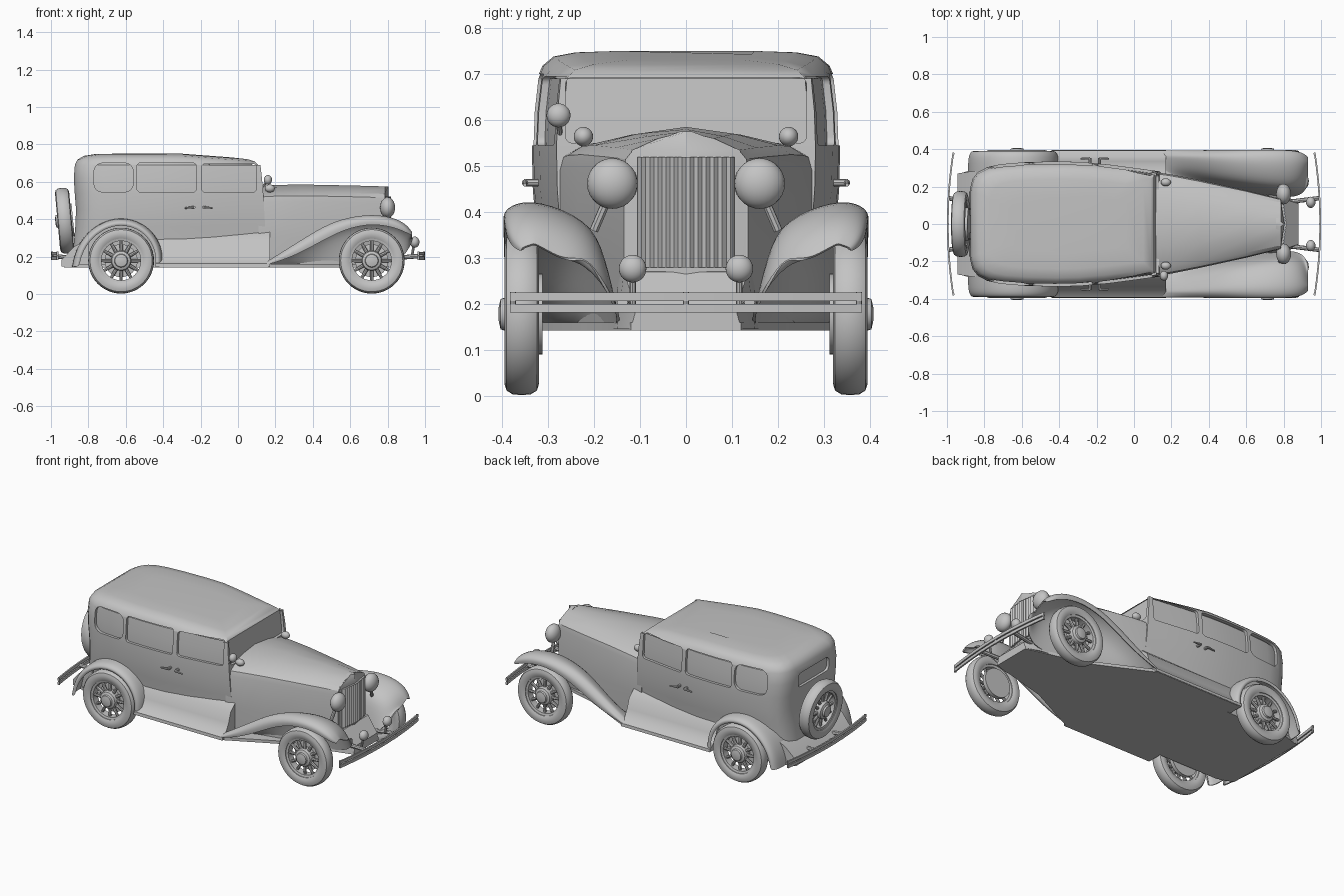
import bpy, bmesh, math
from mathutils import Matrix, Vector

if "Cube" in bpy.data.objects:
    bpy.data.objects.remove(bpy.data.objects["Cube"], do_unlink=True)

grey = bpy.data.materials.new("plain_grey")
grey.use_nodes = True
grey.diffuse_color = (0.55, 0.55, 0.55, 1)
for node in grey.node_tree.nodes:
    if node.type == 'BSDF_PRINCIPLED':
        node.inputs["Base Color"].default_value = grey.diffuse_color
        node.inputs["Roughness"].default_value = 0.6


def finish(name, bm, angle=35, mods=()):
    """Turn a bmesh into a named object, apply modifiers, shade smooth."""
    bmesh.ops.remove_doubles(bm, verts=bm.verts, dist=1e-5)
    bmesh.ops.recalc_face_normals(bm, faces=bm.faces)
    me = bpy.data.meshes.new(name)
    bm.to_mesh(me)
    bm.free()
    me.materials.append(grey)
    ob = bpy.data.objects.new(name, me)
    bpy.context.collection.objects.link(ob)
    for kind, settings in mods:
        apply_mod(ob, kind, settings)
    ob.data.shade_smooth()
    ob.data.set_sharp_from_angle(angle=math.radians(angle))
    return ob


def apply_mod(ob, kind, settings):
    mod = ob.modifiers.new(kind.lower(), kind)
    for key, value in settings.items():
        setattr(mod, key, value)
    bpy.context.view_layer.objects.active = ob
    bpy.ops.object.modifier_apply(modifier=mod.name)


MIRROR = ('MIRROR', {"use_axis": (False, True, False)})


def loft(bm, rings, closed=True, caps=True):
    rows = [[bm.verts.new(p) for p in ring] for ring in rings]
    n = len(rows[0])
    for a, b in zip(rows, rows[1:]):
        for i in range(n if closed else n - 1):
            j = (i + 1) % n
            bm.faces.new((a[i], a[j], b[j], b[i]))
    if caps:
        bm.faces.new(rows[0])
        bm.faces.new(rows[-1])


def lathe(bm, profile, n=40, caps=False):
    """Revolve (radius, y) points about the y axis."""
    loft(bm, [[(r * math.cos(i * math.tau / n), y, r * math.sin(i * math.tau / n))
               for i in range(n)] for r, y in profile], caps=caps)


def rod(bm, a, b, r1, r2=None, n=8):
    a, b = Vector(a), Vector(b)
    rot = (b - a).to_track_quat('Z', 'Y').to_matrix().to_4x4()
    bmesh.ops.create_cone(bm, cap_ends=True, segments=n, radius1=r1, radius2=r2 or r1,
                          depth=(b - a).length, matrix=Matrix.Translation((a + b) / 2) @ rot)


def ball(bm, centre, size):
    bmesh.ops.create_uvsphere(bm, u_segments=24, v_segments=14, radius=1,
                              matrix=Matrix.Translation(centre) @ Matrix.Diagonal((*size, 1)))


def box(bm, lo, hi, axis=None, bevel=0.0):
    """Box between two corners, with the edges along one axis rounded."""
    lo, hi = Vector(lo), Vector(hi)
    bmesh.ops.create_cube(bm, size=1, matrix=Matrix.Translation((lo + hi) / 2)
                          @ Matrix.Diagonal((*(hi - lo), 1)))
    if bevel:
        edges = [e for e in bm.edges
                 if abs((e.verts[0].co - e.verts[1].co).normalized()[axis]) > 0.9]
        bmesh.ops.bevel(bm, geom=edges, offset=bevel, segments=4, profile=0.5, affect='EDGES')


# Cabin: plan outlines stacked by height (z, rear x, front x, half width)
LEVELS = [(.145, -.89, .15, .30), (.25, -.88, .15, .305), (.36, -.87, .145, .325),
          (.45, -.866, .14, .333), (.54, -.873, .135, .335), (.62, -.878, .128, .332),
          (.69, -.872, .12, .324), (.718, -.858, .112, .312), (.738, -.825, .09, .288),
          (.747, -.77, .05, .24), (.75, -.66, -.04, .15)]
PLAN = [(0, .84), (.12, .89), (.27, .95), (.42, .99), (.55, 1), (.72, .985), (.84, .955),
        (.91, .91), (.955, .84), (.985, .73), (1, .55)]


def cabin_mesh(bm, inset=0.0):
    rings = []
    for z, rear, front, w in LEVELS:
        rear, front, w = rear + inset, front - inset, w - inset
        half = [(front + (rear - front) * t, w * s) for t, s in PLAN]
        outline = half + [(x, -y) for x, y in reversed(half)]
        slope = .075 if z > .69 else 0
        rings.append([(x, y, z - slope * max(0, x + .3) - inset * (z > .7)) for x, y in outline])
    loft(bm, rings)


bm = bmesh.new()
cabin_mesh(bm)
cabin = finish("cabin", bm)

# Window openings: three side pairs, windscreen, rear window
OPENINGS = [((-.77, -1, .545), (-.56, 1, .7), 1, .045), ((-.54, -1, .545), (-.222, 1, .7), 1, .018),
            ((-.195, -1, .545), (.098, 1, .695), 1, .018), ((.03, -.262, .55), (.4, .262, .692), 0, .015),
            ((-1.2, -.15, .565), (-.8, .15, .65), 0, .025)]
for lo, hi, axis, bevel in OPENINGS:
    bm = bmesh.new()
    box(bm, lo, hi, axis, bevel)
    cutter = finish("window_cutter", bm)
    cutter.hide_render = True
    apply_mod(cabin, 'BOOLEAN', {"object": cutter, "operation": 'DIFFERENCE', "solver": 'EXACT'})
    bpy.data.objects.remove(cutter, do_unlink=True)
cabin.data.shade_smooth()
cabin.data.set_sharp_from_angle(angle=math.radians(35))
bm = bmesh.new()
cabin_mesh(bm, .016)
finish("window_glass", bm)

# Tapering hood with a centre ridge
bm = bmesh.new()
rings = []
for x, w, zp in [(.11, .278, .578), (.2, .265, .583), (.35, .235, .585), (.6, .18, .58), (.782, .135, .575)]:
    half = [(0, zp), (.45 * w, zp - .015), (.85 * w, zp - .04), (.97 * w, zp - .06),
            (w, zp - .09), (w, .3), (w * .97, .15)]
    rings.append([(x, y, z) for y, z in half] + [(x, -y, z) for y, z in reversed(half[1:])])
loft(bm, rings)
finish("hood", bm, 25)

# Radiator shell and fluted grille, both pointed in plan
bm = bmesh.new()
rings = []
for z, k in [(.15, .9), (.28, 1), (.5, 1), (.535, .9), (.575, .1)]:
    rings.append([(.76, -.13 * k, z), (.785, -.13 * k, z), (.805, 0, z), (.785, .13 * k, z), (.76, .13 * k, z)])
loft(bm, rings)
finish("radiator_shell", bm, 25)
bm = bmesh.new()
plan = [(.812 - .15 * abs(y) + .007 * (i % 2), y) for i, y in ((i, -.105 + .21 * i / 24) for i in range(25))]
plan += [(.77, .105), (.77, -.105)]
loft(bm, [[(x, y, z) for x, y in plan] for z in (.28, .52)])
finish("grille", bm, 50)

# Front apron, rear apron and underbody
bm = bmesh.new()
loft(bm, [[(x, -w, .146), (x, w, .146), (x, w * .9, z), (x, -w * .9, z)]
          for x, w, z in [(.72, .16, .28), (.8, .15, .27), (.88, .12, .19)]])
finish("front_apron", bm)
bm = bmesh.new()
loft(bm, [[(x, -w, .146), (x, w, .146), (x, w, z), (x, -w, z)]
          for x, w, z in [(-.8, .29, .3), (-.88, .28, .25), (-.945, .27, .18)]])
finish("rear_apron", bm)
bm = bmesh.new()
edge = [(-.93, .27), (-.84, .3), (-.42, .3), (-.42, .392), (.15, .392), (.5, .22), (.88, .12)]
outline = edge + [(x, -y) for x, y in reversed(edge)]
loft(bm, [[(x, y, z) for x, y in outline] for z in (.142, .16)])
finish("underbody", bm)

# Running boards flaring out of the doors
bm = bmesh.new()
section = [(.27, .33), (.315, .29), (.335, .23), (.36, .185), (.393, .162), (.395, .144), (.27, .144)]
loft(bm, [[(x, y, z) for y, z in section] for x in (-.44, .17)])
finish("running_boards", bm, 40, [MIRROR])

# Front fenders (x, outer y, inner y, crown z, lip z, inner bottom z)
bm = bmesh.new()
rings = []
for x, yo, yi, zt, zl, zb in [(.14, .395, .27, .168, .15, .15), (.3, .397, .25, .268, .2, .15),
                              (.46, .398, .22, .37, .29, .15), (.58, .4, .2, .413, .35, .15),
                              (.72, .4, .18, .432, .378, .15), (.84, .398, .17, .412, .355, .165),
                              (.905, .385, .19, .372, .325, .22), (.93, .36, .24, .335, .312, .3)]:
    section = [(yo - .005, zl), (yo, (zl + zt) / 2), (yo - .025, zt - .006), ((yo + yi) / 2 + .03, zt),
               (yi + .035, zt - .04), (yi, zt - .11), (yi - .03, zb)]
    rings.append([(x, y, max(zb, z)) for y, z in section])
loft(bm, rings, closed=False, caps=False)
finish("front_fenders", bm, 50, [('SUBSURF', {"levels": 2}), ('SOLIDIFY', {"thickness": .006}), MIRROR])

# Rear fenders swept around the wheel
bm = bmesh.new()
rings = []
for i in range(19):
    a = math.radians(-9 + 197 * i / 18)
    tail = .04 * max(0, (i - 11) / 7) ** 2
    rings.append([(-.625 + (r + tail) * math.cos(a), y, max(.145, .18 + (r + tail) * math.sin(a)))
                  for y, r in [(.385, .186), (.393, .2), (.375, .218), (.335, .225), (.24, .225)]])
loft(bm, rings, closed=False, caps=False)
finish("rear_fenders", bm, 50, [('SUBSURF', {"levels": 2}), ('SOLIDIFY', {"thickness": .006}), MIRROR])

# Wheel: tyre, rim, spokes, hub and drum, outward along +y
bm = bmesh.new()
tyre = [(.118, -.03), (.13, -.036), (.15, -.038), (.166, -.033), (.174, -.02), (.176, 0)]
tyre += [(r, -y) for r, y in reversed(tyre[:-1])]
lathe(bm, tyre + tyre[:1], 48)
lathe(bm, [(.12, .026), (.105, .022), (.105, -.022), (.12, -.026), (.12, .026)], 48)
lathe(bm, [(.05, -.03), (.055, .018), (.05, .03), (.036, .036), (.033, .046), (.015, .05)], 24, True)
lathe(bm, [(.088, -.045), (.088, -.022), (.04, -.018)], 32, True)
for i in range(12):
    c, s = math.cos(i * math.tau / 12), math.sin(i * math.tau / 12)
    rod(bm, (.045 * c, .008, .045 * s), (.11 * c, .004, .11 * s), .01, .008)
first = finish("front_left_wheel", bm)
first.location = (.715, .357, .178)
for name, x, side in [("front_right_wheel", .715, -1), ("rear_left_wheel", -.625, 1), ("rear_right_wheel", -.625, -1)]:
    wheel = bpy.data.objects.new(name, first.data)
    bpy.context.collection.objects.link(wheel)
    wheel.location = (x, side * .357, .178)
    wheel.rotation_euler.z = 0 if side > 0 else math.pi
spare = bpy.data.objects.new("spare_wheel", first.data)
bpy.context.collection.objects.link(spare)
spare.matrix_world = (Matrix.Translation((-.927, 0, .392)) @ Matrix.Rotation(-.09, 4, 'Y')
                      @ Matrix.Rotation(math.pi / 2, 4, 'Z'))

# Lamps with their stalks
bm = bmesh.new()
ball(bm, (.8, .16, .462), (.04, .055, .055))
rod(bm, (.79, .17, .43), (.78, .2, .36), .01)
finish("headlights", bm, 40, [MIRROR])
bm = bmesh.new()
ball(bm, (.945, .116, .277), (.025, .03, .03))
rod(bm, (.94, .116, .26), (.93, .116, .2), .007)
finish("fog_lamps", bm, 40, [MIRROR])
bm = bmesh.new()
ball(bm, (.17, .223, .564), (.027, .021, .021))
rod(bm, (.17, .223, .55), (.17, .215, .52), .007)
finish("cowl_lamps", bm, 40, [MIRROR])
bm = bmesh.new()
ball(bm, (.16, -.277, .61), (.022, .026, .026))
rod(bm, (.155, -.277, .6), (.11, -.272, .55), .006)
finish("spot_lamp", bm, 40)

# Door handles
bm = bmesh.new()
for x, d in ((-.235, -.05), (-.185, .05)):
    rod(bm, (x, .32, .464), (x, .352, .464), .008)
    rod(bm, (x, .35, .464), (x + d, .35, .459), .007, .004)
finish("door_handles", bm, 40, [MIRROR])

# Bowed twin-bar bumpers on brackets
for name, side, root in (("front_bumper", 1, .8), ("rear_bumper", -1, .88)):
    bm = bmesh.new()
    for z in (.191, .216):
        rings = []
        for i in range(21):
            y = -.383 + .766 * i / 20
            x = 1 - .03 * (y / .383) ** 2
            rings.append([(side * (x - d), y, z + h) for d, h in [(0, -.009), (0, .009), (.009, .009), (.009, -.009)]])
        loft(bm, rings)
    for y in (-.115, .115):
        rod(bm, (side * root, y, .19), (side * .99, y * 1.2, .204), .012)
    for y in (-.376, 0, .376):
        x = .994 - .03 * (y / .383) ** 2
        rod(bm, (side * x, y, .182), (side * x, y, .226), .006)
    finish(name, bm)
